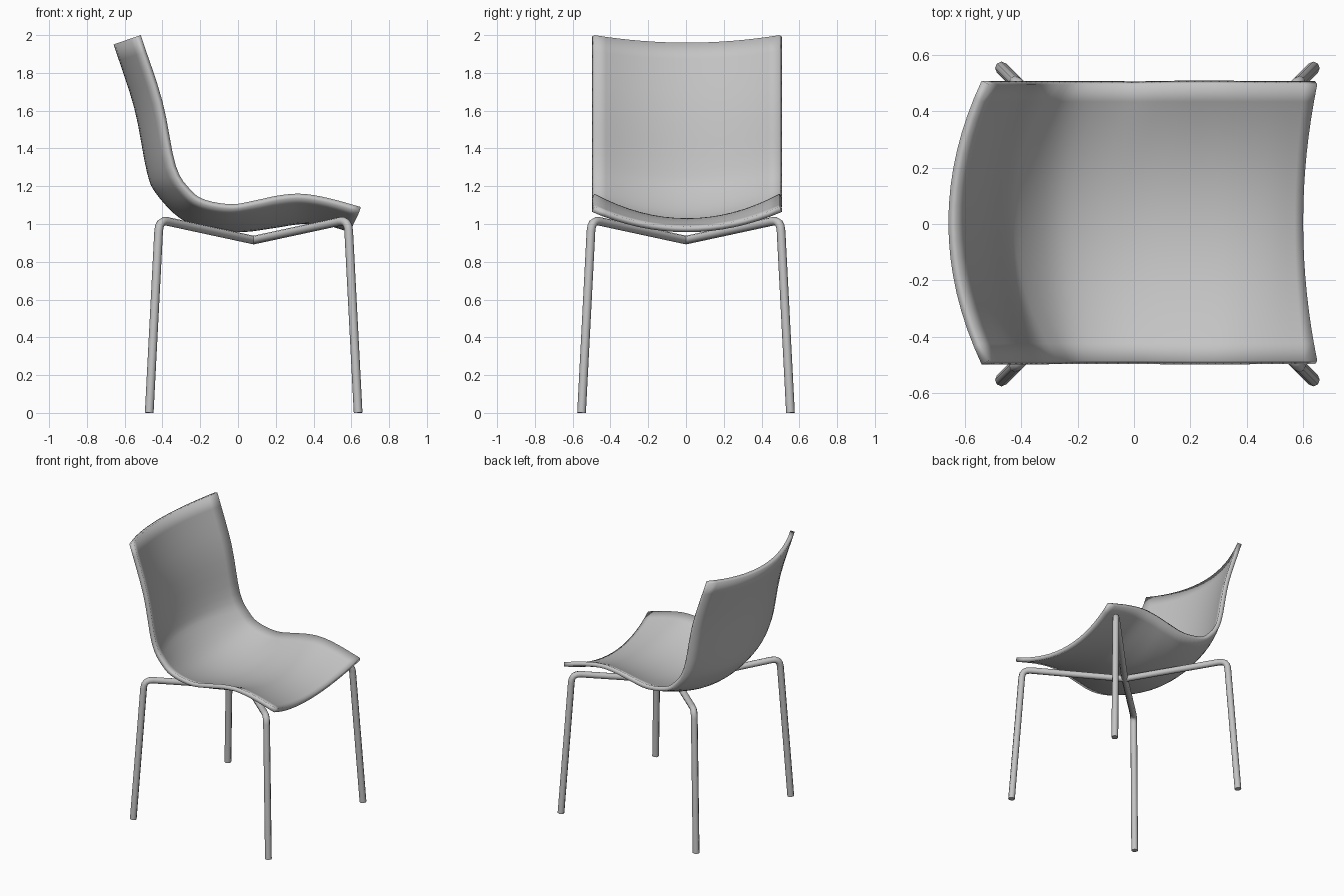
import bpy
import bmesh
from mathutils import Vector

cube = bpy.data.objects.get("Cube")
if cube:
    bpy.data.objects.remove(cube, do_unlink=True)


def make_material(name, value):
    mat = bpy.data.materials.new(name)
    mat.use_nodes = True
    colour = (value, value, value, 1)
    mat.diffuse_color = colour
    mat.node_tree.nodes["Principled BSDF"].inputs["Base Color"].default_value = colour
    return mat


grey = make_material("plain grey", 0.55)


def smooth_curve(points, steps):
    """Points along a Catmull-Rom curve through the given points."""
    p = [Vector(q) for q in points]
    p = [2 * p[0] - p[1]] + p + [2 * p[-1] - p[-2]]
    result = []
    for a, b, c, d in zip(p, p[1:], p[2:], p[3:]):
        for i in range(steps):
            t = i / steps
            result.append(b + (c - a) * t / 2
                          + (a - 2.5 * b + 2 * c - d / 2) * t * t
                          + (1.5 * (b - c) + (d - a) / 2) * t ** 3)
    return result + [p[-2]]


def shade(obj, angle):
    bpy.ops.object.select_all(action='DESELECT')
    obj.select_set(True)
    bpy.context.view_layer.objects.active = obj
    bpy.ops.object.shade_smooth_by_angle(angle=angle)


# Seat shell: loft between the centre line and the raised side edges (x, z)
centre_line = [(-.63, 1.96), (-.52, 1.62), (-.455, 1.29), (-.41, 1.18), (-.29, 1.055),
               (-.15, 1), (.02, .987), (.18, 1.007), (.34, 1.03), (.48, 1.02), (.6, .985)]
side_line = [(-.515, 2), (-.4, 1.65), (-.33, 1.31), (-.25, 1.18), (-.17, 1.127),
             (-.03, 1.105), (.1, 1.127), (.22, 1.152), (.34, 1.16), (.48, 1.137), (.65, 1.09)]
HALF_WIDTH, COLUMNS = .49, 16

bm = bmesh.new()
rows = []
for mid, side in zip(smooth_curve(centre_line, 4), smooth_curve(side_line, 4)):
    row = []
    for i in range(COLUMNS + 1):
        s = 2 * i / COLUMNS - 1
        p = mid.lerp(side, s * s)
        row.append(bm.verts.new((p.x, s * HALF_WIDTH + .005, p.y)))
    rows.append(row)
for r, q in zip(rows, rows[1:]):
    for i in range(COLUMNS):
        bm.faces.new((r[i], q[i], q[i + 1], r[i + 1]))
mesh = bpy.data.meshes.new("seat_shell")
bm.to_mesh(mesh)
bm.free()
shell = bpy.data.objects.new("seat_shell", mesh)
bpy.context.collection.objects.link(shell)
mesh.materials.append(grey)
solid = shell.modifiers.new("thickness", 'SOLIDIFY')
solid.thickness = .03
solid.offset = -1
shade(shell, .7)

# Leg frame: two bent tubes that cross under the seat
MIDDLE = Vector((.083, 0, .915))


def half_path(sx, sy):
    """Foot, rounded knee, then almost to the crossing."""
    foot = MIDDLE + Vector((sx * .553, sy * .553, -MIDDLE.z))
    knee = MIDDLE + Vector((sx * .5, sy * .5, .108))
    a = knee + (foot - knee).normalized() * .06
    b = knee + (MIDDLE - knee).normalized() * .06
    bend = [a.lerp(knee, t).lerp(knee.lerp(b, t), t) for t in (0, .25, .5, .75, 1)]
    return [foot] + bend


for name, sy in (("leg_tube_a", 1), ("leg_tube_b", -1)):
    path = half_path(-1, -sy) + [MIDDLE] + half_path(1, sy)[::-1]
    curve = bpy.data.curves.new(name, 'CURVE')
    curve.dimensions = '3D'
    curve.bevel_depth = .023
    curve.bevel_resolution = 2
    curve.use_fill_caps = True
    spline = curve.splines.new('POLY')
    spline.points.add(len(path) - 1)
    for point, co in zip(spline.points, path):
        point.co = (*co, 1)
    curve.materials.append(grey)
    tube = bpy.data.objects.new(name, curve)
    bpy.context.collection.objects.link(tube)
    bpy.ops.object.select_all(action='DESELECT')
    tube.select_set(True)
    bpy.context.view_layer.objects.active = tube
    bpy.ops.object.convert(target='MESH')
    shade(bpy.context.object, .9)
